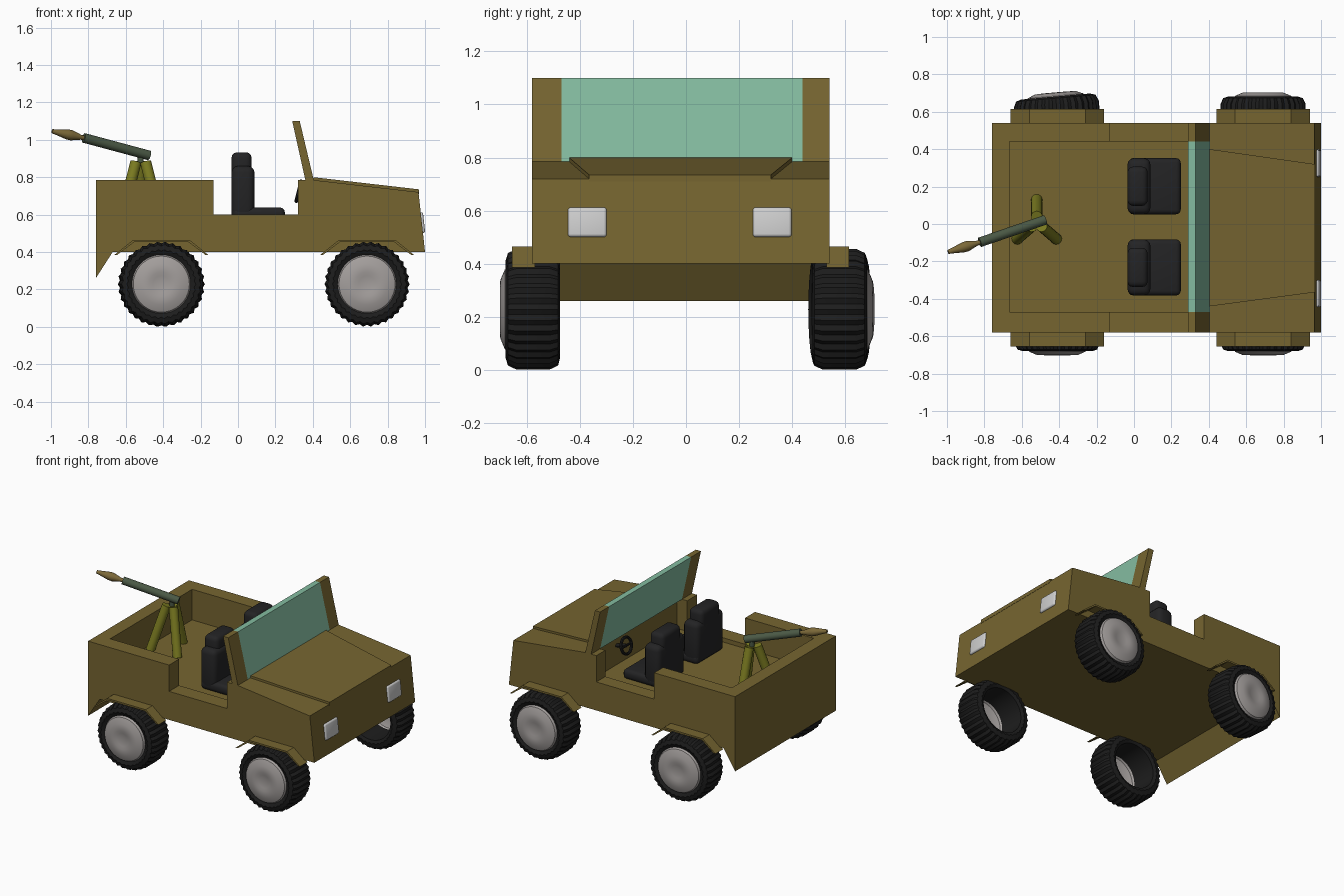
import bpy, bmesh, math
from mathutils import Vector, Matrix

cube = bpy.data.objects.get("Cube")
if cube:
    bpy.data.objects.remove(cube, do_unlink=True)


def material(name, r, g, b):
    m = bpy.data.materials.new(name)
    m.use_nodes = True
    m.diffuse_color = (r, g, b, 1)
    node = next(n for n in m.node_tree.nodes if n.type == 'BSDF_PRINCIPLED')
    node.inputs["Base Color"].default_value = (r, g, b, 1)
    node.inputs["Roughness"].default_value = 0.7
    return m


BROWN = material("olive brown", .18, .13, .03)
GLASS = material("sea green glass", .23, .5, .35)
BLACK = material("tyre black", .012, .012, .012)
SEAT = material("seat charcoal", .017, .017, .018)
METAL = material("wheel grey", .37, .345, .335)
LAMP = material("lamp grey", .62, .62, .62)
GREEN = material("tube green", .07, .1, .06)
LEG = material("tripod yellow green", .2, .2, .015)
TIP = material("warhead tan", .2, .14, .04)


def finish(name, bm, mat, smooth=None):
    bmesh.ops.recalc_face_normals(bm, faces=bm.faces)
    mesh = bpy.data.meshes.new(name)
    bm.to_mesh(mesh)
    bm.free()
    ob = bpy.data.objects.new(name, mesh)
    mesh.materials.append(mat)
    bpy.context.collection.objects.link(ob)
    bpy.ops.object.select_all(action='DESELECT')
    ob.select_set(True)
    bpy.context.view_layer.objects.active = ob
    if smooth:
        bpy.ops.object.shade_smooth_by_angle(angle=math.radians(smooth))
    return ob


def prism(name, profile, y0, y1, mat):
    """Side profile (x, z) extruded from y0 to y1."""
    bm = bmesh.new()
    face = bm.faces.new([bm.verts.new((x, y0, z)) for x, z in profile])
    ext = bmesh.ops.extrude_face_region(bm, geom=[face])["geom"]
    moved = [v for v in ext if isinstance(v, bmesh.types.BMVert)]
    bmesh.ops.translate(bm, vec=(0, y1 - y0, 0), verts=moved)
    return finish(name, bm, mat)


def box(name, lo, hi, mat, bevel=0, tilt=0):
    lo, hi = Vector(lo), Vector(hi)
    bm = bmesh.new()
    bmesh.ops.create_cube(bm, size=1)
    bmesh.ops.scale(bm, vec=hi - lo, verts=bm.verts)
    if bevel:
        bmesh.ops.bevel(bm, geom=bm.edges[:], offset=bevel, segments=3,
                        profile=.5, affect='EDGES')
    bmesh.ops.rotate(bm, matrix=Matrix.Rotation(tilt, 3, 'Y'), verts=bm.verts)
    bmesh.ops.translate(bm, vec=(lo + hi) / 2, verts=bm.verts)
    return finish(name, bm, mat, 40 if bevel else None)


def lathe(name, origin, axis, profile, mat, seg=24, lug_from=None, angle=40):
    """Profile (radius, distance) turned around axis; lugs dent every other step."""
    turn = Vector(axis).to_track_quat('Z', 'Y').to_matrix()
    bm = bmesh.new()
    rings = []
    for r, d in profile:
        ring = []
        for i in range(seg):
            k = .955 if lug_from and r > lug_from and i % 2 else 1
            a = math.tau * i / seg
            p = Vector((r * k * math.cos(a), r * k * math.sin(a), d))
            ring.append(bm.verts.new(turn @ p + Vector(origin)))
        rings.append(ring)
    for a, b in zip(rings, rings[1:]):
        for i in range(seg):
            j = (i + 1) % seg
            bm.faces.new((a[i], a[j], b[j], b[i]))
    bmesh.ops.remove_doubles(bm, verts=bm.verts, dist=1e-5)
    return finish(name, bm, mat, angle)


def rod(name, a, b, r, mat, seg=16):
    a, b = Vector(a), Vector(b)
    n = (b - a).length
    return lathe(name, a, b - a, [(0, 0), (r, 0), (r, n), (0, n)], mat, seg)


# Body tub with an open cab and cargo bed
RIGHT, LEFT, IN_R, IN_L, FLOOR = -.58, .54, -.47, .44, .57
body = prism("body", [(-.76, .26), (-.67, .4), (1, .4), (.965, .72), (.4, .785),
                      (.32, .785), (.32, .6), (-.13, .6), (-.13, .785),
                      (-.76, .785)], RIGHT, LEFT, BROWN)
cutter = box("interior_cutter", (-.665, IN_R, FLOOR), (.4, IN_L, 1), BROWN)
cutter.hide_render = True
cut = body.modifiers.new("interior", 'BOOLEAN')
cut.operation, cut.object, cut.solver = 'DIFFERENCE', cutter, 'EXACT'
bpy.context.view_layer.objects.active = body
bpy.ops.object.modifier_apply(modifier=cut.name)
bpy.data.objects.remove(cutter, do_unlink=True)

# Raised bonnet panel, tapering to the front
bm = bmesh.new()
plan = [(.405, .4), (.405, -.44), (.968, -.365), (.968, .32)]
low, high = [], []
for x, y in plan:
    z = .785 - (x - .4) * .115
    low.append(bm.verts.new((x, y, z - .01)))
    high.append(bm.verts.new((x, y, z + .015)))
bm.faces.new(high)
bm.faces.new(low)
for i in range(4):
    j = (i + 1) % 4
    bm.faces.new((low[i], low[j], high[j], high[i]))
finish("bonnet_panel", bm, BROWN)

# Windscreen and its side posts
slant = [(.36, .785), (.405, .785), (.33, 1.1), (.29, 1.1)]
prism("windscreen_glass", slant, IN_R, IN_L, GLASS)
prism("right_windscreen_post", slant, RIGHT, IN_R, BROWN)
prism("left_windscreen_post", slant, IN_L, LEFT, BROWN)

# Headlights lie on the sloping nose
for side, y in (("right", -.372), ("left", .325)):
    box(side + "_headlight", (.97, y - .073, .5), (.995, y + .073, .612),
        LAMP, .011, -.11)

# Wheel arches and wheels
tyre = [(.15, .19), (.185, .206), (.213, .197), (.228, .165), (.228, .04),
        (.213, .008), (.18, 0), (.155, .01), (.15, .19)]
rim = [(.157, .195), (.15, .209), (.11, .226), (.065, .228), (.045, .222), (0, .22)]
for end, x in (("front", .69), ("rear", -.41)):
    arch = [(x - .25, .385), (x - .15, .465), (x + .15, .465), (x + .25, .385),
            (x + .235, .385), (x + .145, .453), (x - .145, .453), (x - .235, .385)]
    for side, s in (("right", -1), ("left", 1)):
        name = end + "_" + side
        edge = RIGHT if s < 0 else LEFT
        prism(name + "_wheel_arch", arch, edge - s * .01, edge + s * .075, BROWN)
        yaw = math.radians(5) if name == "rear_left" else 0
        axis = Vector((-math.sin(yaw), math.cos(yaw), 0)) * s
        hub = Vector((x, s * .58 + (.0 if s > 0 else .002), .228)) - axis * .104
        lathe(name + "_tyre", hub, axis, tyre, BLACK, 68, .17, 25)
        lathe(name + "_rim", hub, axis, rim, METAL, 36)

# Seats
for side, y in (("right", -.232), ("left", .202)):
    box(side + "_seat_cushion", (-.03, y - .15, FLOOR), (.25, y + .15, .638), SEAT, .025)
    box(side + "_seat_back", (-.035, y - .15, FLOOR), (.088, y + .15, .86), SEAT, .035)
    box(side + "_headrest", (-.035, y - .105, .78), (.073, y + .105, .933), SEAT, .03)

# Steering wheel on its column
wheel = Vector((.325, .2, .725))
axis = Vector((-1, 0, .25)).normalized()
ring = [(.055 + .01 * math.cos(t * math.tau / 8), .01 * math.sin(t * math.tau / 8))
        for t in range(9)]
lathe("steering_wheel", wheel, axis, ring, BLACK, 24)
rod("steering_column", wheel, wheel - axis * .1, .012, BLACK, 10)
rod("steering_spoke", wheel - Vector((0, .055, 0)), wheel + Vector((0, .055, 0)),
    .008, BLACK, 8)

# Tripod
for i, (dx, dy) in enumerate(((0, .12), (-.105, -.09), (.105, -.09))):
    top = (-.52 + dx * .25, .01 + dy * .25, .88)
    rod("tripod_leg_%d" % (i + 1), top, (-.52 + dx, .01 + dy, FLOOR), .03, LEG)
rod("tripod_pivot", (-.52, .01, .86), (-.52, .01, .93), .016, GREEN)

# Launcher tube and warhead
breech, muzzle = Vector((-.475, .022, .916)), Vector((-.825, -.098, 1.01))
rod("launcher_tube", breech, muzzle, .026, GREEN, 20)
lathe("warhead", muzzle, Vector((-.17, -.052, .036)),
      [(0, -.01), (.012, -.01), (.013, .015), (.028, .07), (.027, .095),
       (.014, .16), (.011, .18), (0, .182)], TIP, 16)
